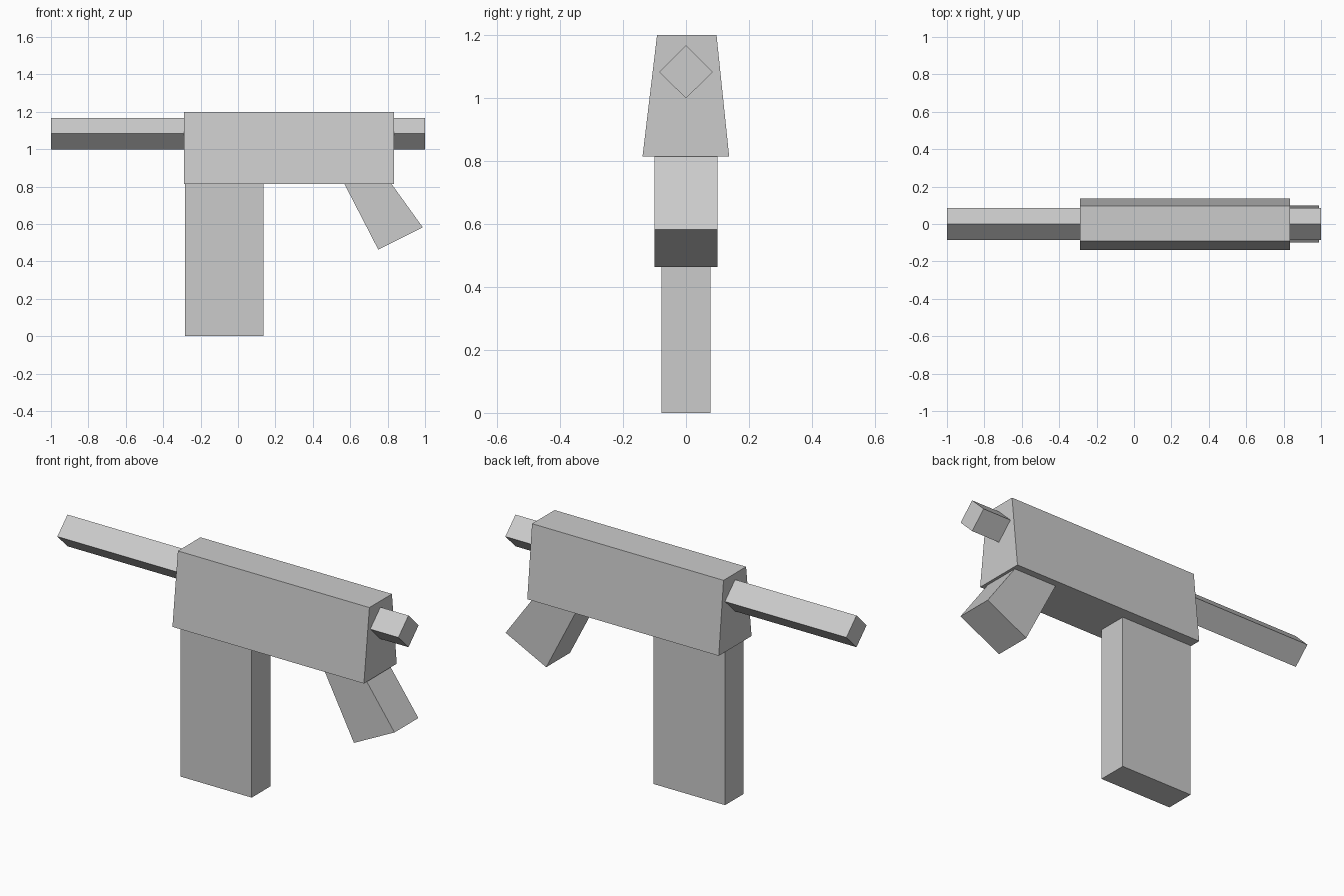
import bpy
import bmesh

if "Cube" in bpy.data.objects:
    bpy.data.objects.remove(bpy.data.objects["Cube"])

grey = bpy.data.materials.new("plain grey")
grey.diffuse_color = (0.6, 0.6, 0.6, 1)
grey.use_nodes = True
grey.node_tree.nodes["Principled BSDF"].inputs["Base Color"].default_value = grey.diffuse_color


def loft(name, start, end):
    """Solid between two matching outlines, capped at both ends."""
    bm = bmesh.new()
    a = [bm.verts.new(p) for p in start]
    b = [bm.verts.new(p) for p in end]
    n = len(a)
    bm.faces.new(a)
    bm.faces.new(b[::-1])
    for i in range(n):
        j = (i + 1) % n
        bm.faces.new((a[i], b[i], b[j], a[j]))
    bmesh.ops.recalc_face_normals(bm, faces=bm.faces)
    mesh = bpy.data.meshes.new(name)
    bm.to_mesh(mesh)
    bm.free()
    mesh.materials.append(grey)
    obj = bpy.data.objects.new(name, mesh)
    bpy.context.collection.objects.link(obj)


def along_x(name, outline, x0, x1):
    loft(name, [(x0, y, z) for y, z in outline], [(x1, y, z) for y, z in outline])


def along_y(name, outline, half):
    loft(name, [(x, -half, z) for x, z in outline], [(x, half, z) for x, z in outline])


# Tapered main body
along_x("body", [(-0.138, 0.815), (0.137, 0.815), (0.097, 1.2), (-0.092, 1.2)], -0.288, 0.835)

# Diamond-section rod running through the body
along_x("barrel", [(-0.085, 1.083), (0, 0.999), (0.085, 1.083), (0, 1.167)], -1, 1)

# Upright magazine
along_y("magazine", [(-0.284, 0), (0.135, 0), (0.135, 0.83), (-0.284, 0.83)], 0.078)

# Slanted rear grip, its top sunk into the body
along_y("rear_grip", [(0.75, 0.463), (0.988, 0.582), (0.79, 0.857), (0.547, 0.857)], 0.1)
